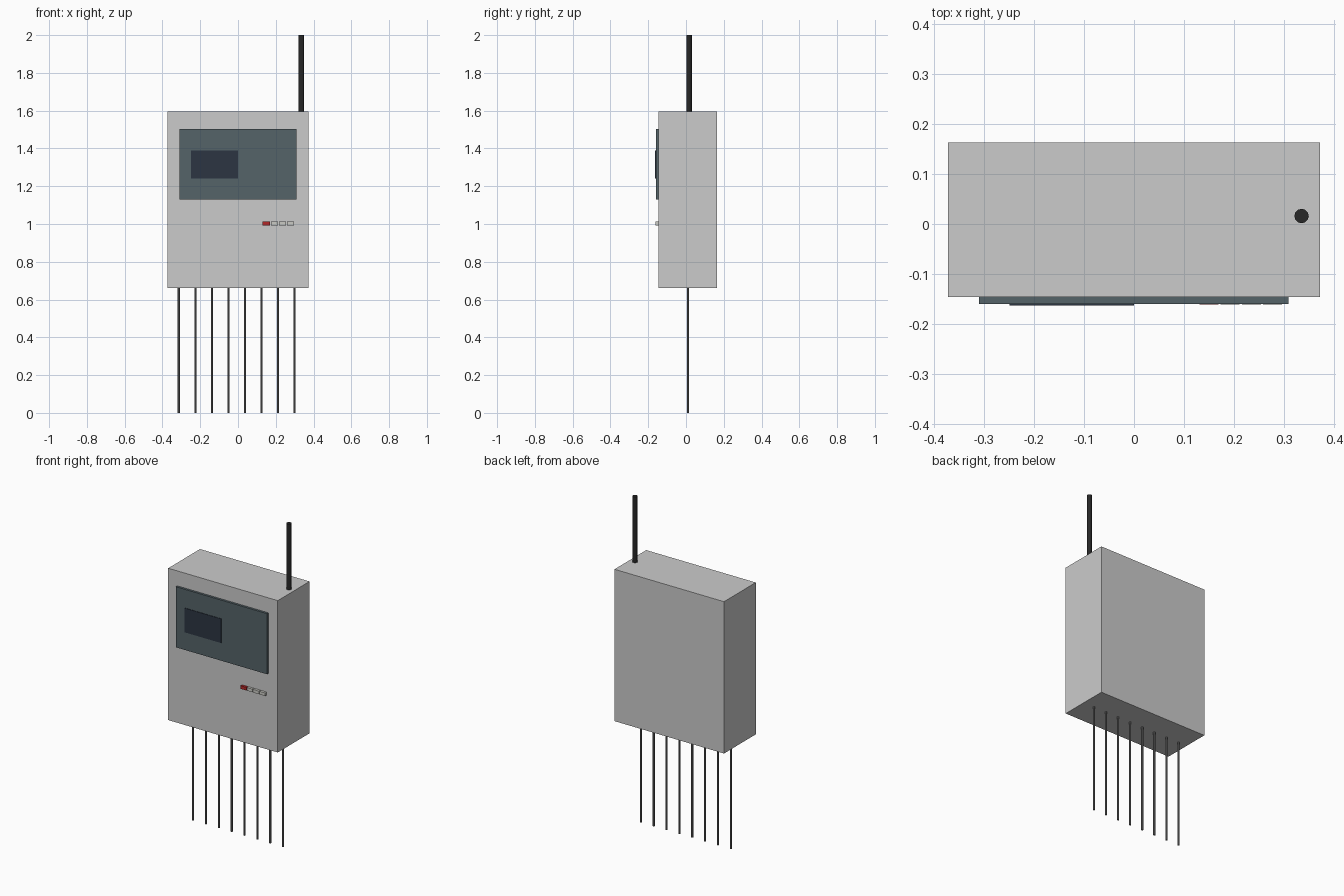
import bpy

if "Cube" in bpy.data.objects:
    bpy.data.objects.remove(bpy.data.objects["Cube"])


def material(name, rgb):
    m = bpy.data.materials.new(name)
    m.diffuse_color = (*rgb, 1)
    m.use_nodes = True
    m.node_tree.nodes["Principled BSDF"].inputs["Base Color"].default_value = m.diffuse_color
    return m


def box(name, x, y, z, mat=None):
    """Box given by its (min, max) range on each axis."""
    bpy.ops.mesh.primitive_cube_add(size=1, location=[sum(r) / 2 for r in (x, y, z)])
    ob = bpy.context.object
    ob.name = name
    ob.scale = [r[1] - r[0] for r in (x, y, z)]
    bpy.ops.object.transform_apply(location=False, rotation=False, scale=True)
    if mat:
        ob.data.materials.append(mat)
    return ob


def rod(name, x, y, z, radius, sides, mat):
    """Upright rod between two heights."""
    bpy.ops.mesh.primitive_cylinder_add(vertices=sides, radius=radius, depth=z[1] - z[0],
                                        location=(x, y, sum(z) / 2))
    ob = bpy.context.object
    ob.name = name
    ob.data.materials.append(mat)
    return ob


casing_grey = material("casing_grey", (0.58, 0.58, 0.59))
slate = material("slate", (0.09, 0.125, 0.14))
dark_glass = material("dark_glass", (0.025, 0.035, 0.055))
red = material("red", (0.45, 0.02, 0.02))
pale = material("pale", (0.6, 0.6, 0.56))
black = material("black", (0.02, 0.02, 0.02))
metal = material("metal", (0.17, 0.17, 0.17))

# Casing, display panel and screen
FRONT = -0.146
box("casing", (-0.373, 0.373), (FRONT, 0.163), (0.66, 1.595), casing_grey)
box("display_panel", (-0.311, 0.310), (-0.160, FRONT), (1.13, 1.503), slate)
box("screen", (-0.25, 0.0), (-0.163, -0.155), (1.24, 1.389), dark_glass)

# Row of buttons, the first one red
for i in range(4):
    x = 0.131 + i * 0.0427
    box(f"button_{i + 1}", (x, x + 0.038), (-0.161, FRONT), (0.993, 1.012),
        pale if i else red)

# Antenna on top
rod("antenna", 0.336, 0.016, (1.595, 2.0), 0.0145, 12, black)

# Row of probes below
for i in range(8):
    rod(f"probe_{i + 1}", -0.313 + i * 0.0875, 0.011, (0.0, 0.66), 0.006, 8, metal)
